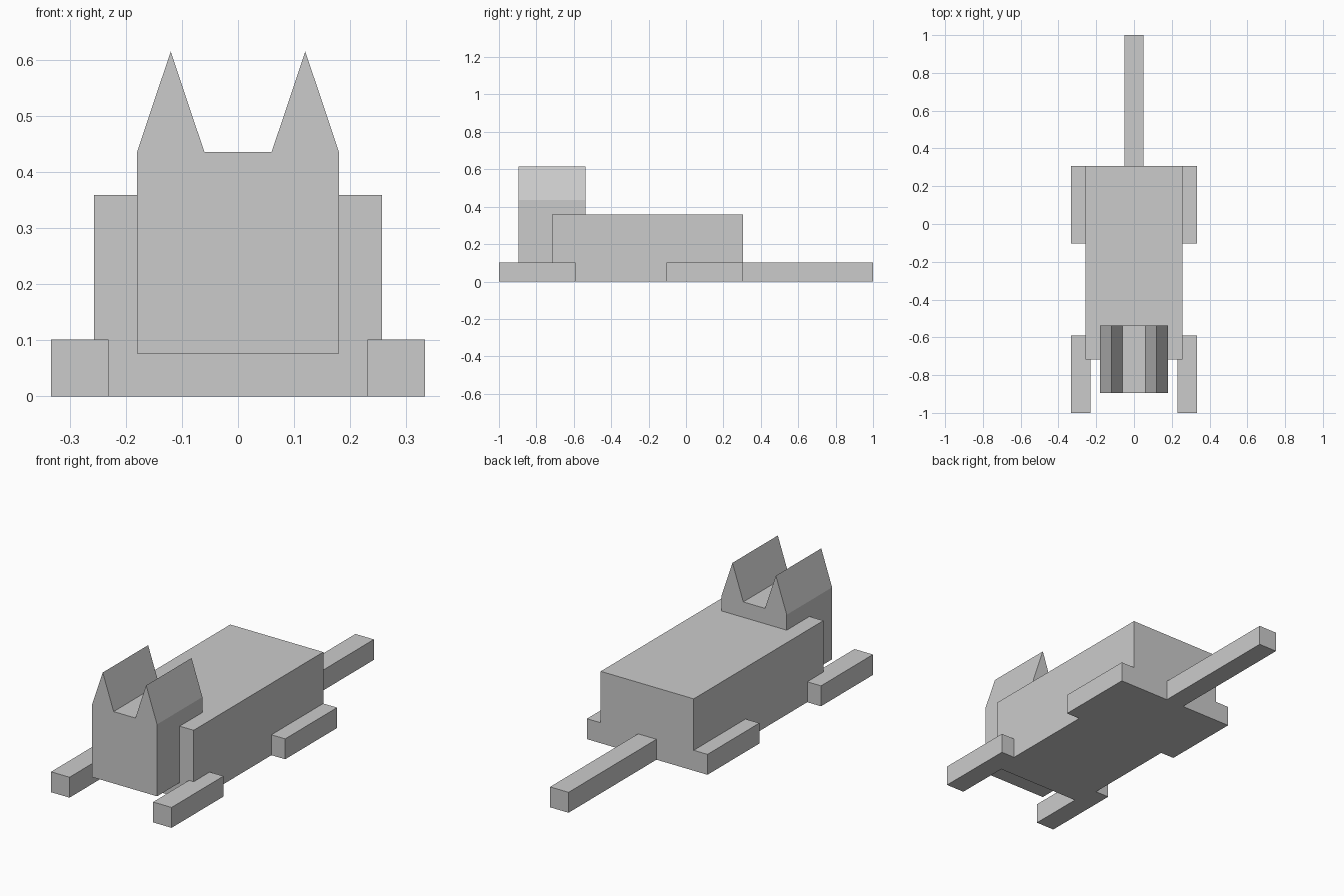
import bpy
import bmesh

if "Cube" in bpy.data.objects:
    bpy.data.objects.remove(bpy.data.objects["Cube"])


def prism(name, profile, y0, y1):
    """Extrude an (x, z) outline, given counter-clockwise from the front, from y0 to y1."""
    bm = bmesh.new()
    face = bm.faces.new([bm.verts.new((x, y0, z)) for x, z in profile])
    ext = bmesh.ops.extrude_face_region(bm, geom=[face], use_keep_orig=True)
    verts = [g for g in ext["geom"] if isinstance(g, bmesh.types.BMVert)]
    bmesh.ops.translate(bm, verts=verts, vec=(0, y1 - y0, 0))
    bmesh.ops.recalc_face_normals(bm, faces=bm.faces)
    mesh = bpy.data.meshes.new(name)
    bm.to_mesh(mesh)
    bm.free()
    obj = bpy.data.objects.new(name, mesh)
    bpy.context.collection.objects.link(obj)
    return obj


def box(name, x0, x1, y0, y1, z0, z1):
    return prism(name, [(x0, z0), (x1, z0), (x1, z1), (x0, z1)], y0, y1)


# Body and tail
box("body", -0.257, 0.257, -0.717, 0.306, 0, 0.359)
box("tail", -0.051, 0.051, 0.306, 1.0, 0, 0.102)

# Head with two pointed ears in one outline
half = [(0.18, 0.077), (0.18, 0.436), (0.12, 0.615), (0.06, 0.436)]
prism("head", half + [(-x, z) for x, z in reversed(half)], -0.896, -0.538)

# Legs, mirrored to the other side
for name, y0, y1 in (("front_legs", -1.0, -0.59), ("back_legs", -0.103, 0.306)):
    legs = box(name, 0.231, 0.333, y0, y1, 0, 0.102)
    mirror = legs.modifiers.new("Mirror", 'MIRROR')
    mirror.use_mirror_merge = False
